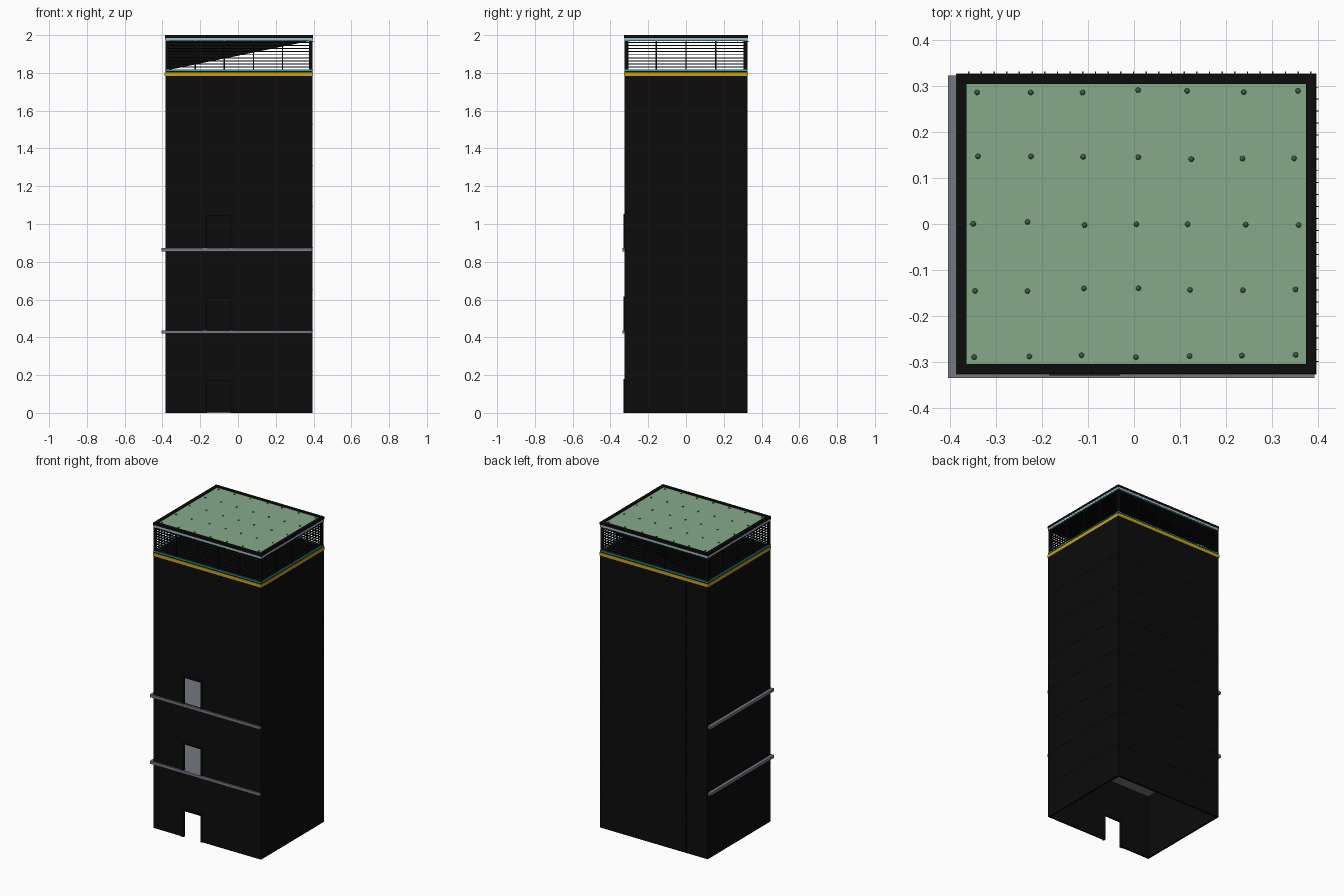
import bpy, bmesh, random
from mathutils import Matrix, Vector

if "Cube" in bpy.data.objects:
    bpy.data.objects.remove(bpy.data.objects["Cube"])

random.seed(4)


def mat(name, r, g, b):
    m = bpy.data.materials.new(name)
    m.diffuse_color = (r, g, b, 1)
    m.use_nodes = True
    m.node_tree.nodes["Principled BSDF"].inputs["Base Color"].default_value = m.diffuse_color
    return m


BLACK = mat("black", 0.0035, 0.0035, 0.0035)
GREY = mat("slate_grey", 0.18, 0.19, 0.23)
PALE = mat("pale_steel", 0.42, 0.47, 0.55)
YELLOW = mat("amber", 0.62, 0.36, 0.012)
TEAL = mat("teal", 0.02, 0.42, 0.42)
GREEN = mat("roof_green", 0.24, 0.40, 0.26)
MOSS = mat("dark_moss", 0.06, 0.10, 0.06)

X0, X1, Y0, Y1 = -0.385, 0.395, -0.325, 0.325
T = 0.012  # wall thickness


def finish(name, bm, material):
    me = bpy.data.meshes.new(name)
    bm.to_mesh(me)
    bm.free()
    me.materials.append(material)
    ob = bpy.data.objects.new(name, me)
    bpy.context.collection.objects.link(ob)
    return ob


def boxes(name, material, items):
    """One object made of boxes given as (x0, x1, y0, y1, z0, z1)."""
    bm = bmesh.new()
    for a, b, c, d, e, f in items:
        m = Matrix.Translation(((a + b) / 2, (c + d) / 2, (e + f) / 2)) @ Matrix.Diagonal((b - a, d - c, f - e, 1))
        bmesh.ops.create_cube(bm, size=1, matrix=m)
    return finish(name, bm, material)


def ring(z0, z1, out=0.0, t=T):
    """Four boxes running around the footprint."""
    a, b, c, d = X0 - out, X1 + out, Y0 - out, Y1 + out
    return [(a, b, c, c + t, z0, z1), (a, b, d - t, d, z0, z1),
            (a, a + t, c + t, d - t, z0, z1), (b - t, b, c + t, d - t, z0, z1)]


# Tower walls: side and back walls, front wall split around three doorways
TOP = 1.785
DL, DR, DH = -0.165, -0.04, 0.172
FLOORS = [0.0, 0.437, 0.873]
walls = ring(0, TOP)[1:]
walls += [(X0, DL, Y0, Y0 + T, 0, TOP), (DR, X1, Y0, Y0 + T, 0, TOP)]
for z, nxt in zip(FLOORS, FLOORS[1:] + [TOP]):
    walls.append((DL, DR, Y0, Y0 + T, z + DH, nxt))
boxes("tower_walls", BLACK, walls)

# Door frames
frames = []
for z in FLOORS:
    y0, y1 = Y0 - 0.005, Y0 + 0.002
    frames += [(DL - 0.02, DL, y0, y1, z, z + DH + 0.008),
               (DR, DR + 0.01, y0, y1, z, z + DH + 0.008),
               (DL, DR, y0, y1, z + DH, z + DH + 0.008)]
boxes("door_frames", BLACK, frames)

# Floor slabs with ledges on the front and left
boxes("floor_slabs", GREY, [(-0.405, X1 - 0.002, -0.335, Y1 - 0.002, z - 0.018, z) for z in FLOORS[1:]])
boxes("base_rim", GREY, [(b[0], b[1], b[2], b[3], 0.0, 0.004) for b in
                         [(X0 + T, X1 - T, Y1 - T - 0.003, Y1 - T),
                          (X1 - T - 0.003, X1 - T, Y0 + T, Y1 - T)]])

# Shallow panel seams on the back and right walls
seams = [(x, x + 0.002, Y1, Y1 + 0.001, 0, TOP) for x in (-0.23, -0.075, 0.08, 0.235)]
for i in range(1, 8):
    z = i * 0.218
    seams += [(X0, X1, Y1, Y1 + 0.001, z, z + 0.003), (X1, X1 + 0.001, Y0, Y1, z, z + 0.003)]
boxes("panel_seams", BLACK, seams)

# Tower cap with amber and teal trim
boxes("tower_cap", BLACK, [(X0, X1, Y0, Y1, TOP - 0.005, 1.81)])
boxes("amber_band", YELLOW, ring(1.783, 1.803, 0.003))
boxes("lower_teal_trim", TEAL, ring(1.81, 1.817, 0.001, 0.008))

# Open top storey: posts and thin horizontal rails
posts = []
for i in range(6):
    x = X0 + 0.005 + i * (X1 - X0 - 0.01) / 5
    w = 0.01 if i in (0, 5) else 0.0035
    x = min(max(x, X0 + w), X1 - w)
    posts += [(x - w, x + w, y - 0.004, y + 0.004, 1.81, 1.97) for y in (Y0 + 0.006, Y1 - 0.006)]
for i in range(5):
    y = Y0 + 0.01 + i * (Y1 - Y0 - 0.02) / 4
    w = 0.01 if i in (0, 4) else 0.0035
    posts += [(x - 0.004, x + 0.004, y - w, y + w, 1.81, 1.97) for x in (X0 + 0.006, X1 - 0.006)]
boxes("storey_posts", BLACK, posts)
rails = []
for i in range(9):
    z = 1.83 + i * 0.0165
    rails += ring(z - 0.0025, z + 0.0025, -0.002, 0.006)
boxes("storey_rails", BLACK, rails)

# Triangular screen behind the back rails
bm = bmesh.new()
tri = [bm.verts.new(p) for p in ((X0, Y1 - 0.012, 1.812), (X1, Y1 - 0.012, 1.972), (X0, Y1 - 0.012, 1.972))]
face = bm.faces.new(tri)
ext = bmesh.ops.extrude_face_region(bm, geom=[face])
bmesh.ops.translate(bm, vec=Vector((0, 0.003, 0)), verts=[v for v in ext["geom"] if isinstance(v, bmesh.types.BMVert)])
bmesh.ops.recalc_face_normals(bm, faces=bm.faces)
finish("corner_screen", bm, BLACK)

# Roof: trims, black slab with kerb, green deck
boxes("upper_teal_trim", TEAL, ring(1.969, 1.973, 0.0, 0.008))
boxes("steel_band", PALE, ring(1.973, 1.985, 0.001))
boxes("roof_slab", BLACK, [(X0 + 0.002, X1 - 0.002, Y0 + 0.002, Y1 - 0.002, 1.971, 1.99)])
boxes("roof_kerb", BLACK, ring(1.985, 2.0, 0.002, 0.022))
boxes("green_deck", GREEN, [(X0 + 0.02, X1 - 0.02, Y0 + 0.02, Y1 - 0.02, 1.988, 1.995)])

# Small domes scattered on a loose grid over the deck
bm = bmesh.new()
for i in range(7):
    for j in range(5):
        x = -0.345 + i * 0.1165 + random.uniform(-0.006, 0.006)
        y = -0.287 + j * 0.144 + random.uniform(-0.004, 0.004)
        bmesh.ops.create_uvsphere(bm, u_segments=10, v_segments=6, radius=0.0058,
                                  matrix=Matrix.Translation((x, y, 1.995)) @ Matrix.Diagonal((1, 1, 0.8, 1)))
domes = finish("deck_domes", bm, MOSS)
for p in domes.data.polygons:
    p.use_smooth = True

# Little pegs below the roof edge on the back and right
boxes("back_pegs", MOSS, [(x - 0.0015, x + 0.0015, Y1 - 0.002, Y1 + 0.007, 1.963, 1.968)
                          for x in (-0.36 + 0.0276 * i for i in range(28))])
boxes("right_pegs", BLACK, [(X1 - 0.002, X1 + 0.007, y - 0.001, y + 0.001, 1.963, 1.967)
                            for y in (-0.3 + 0.026 * i for i in range(24))])
